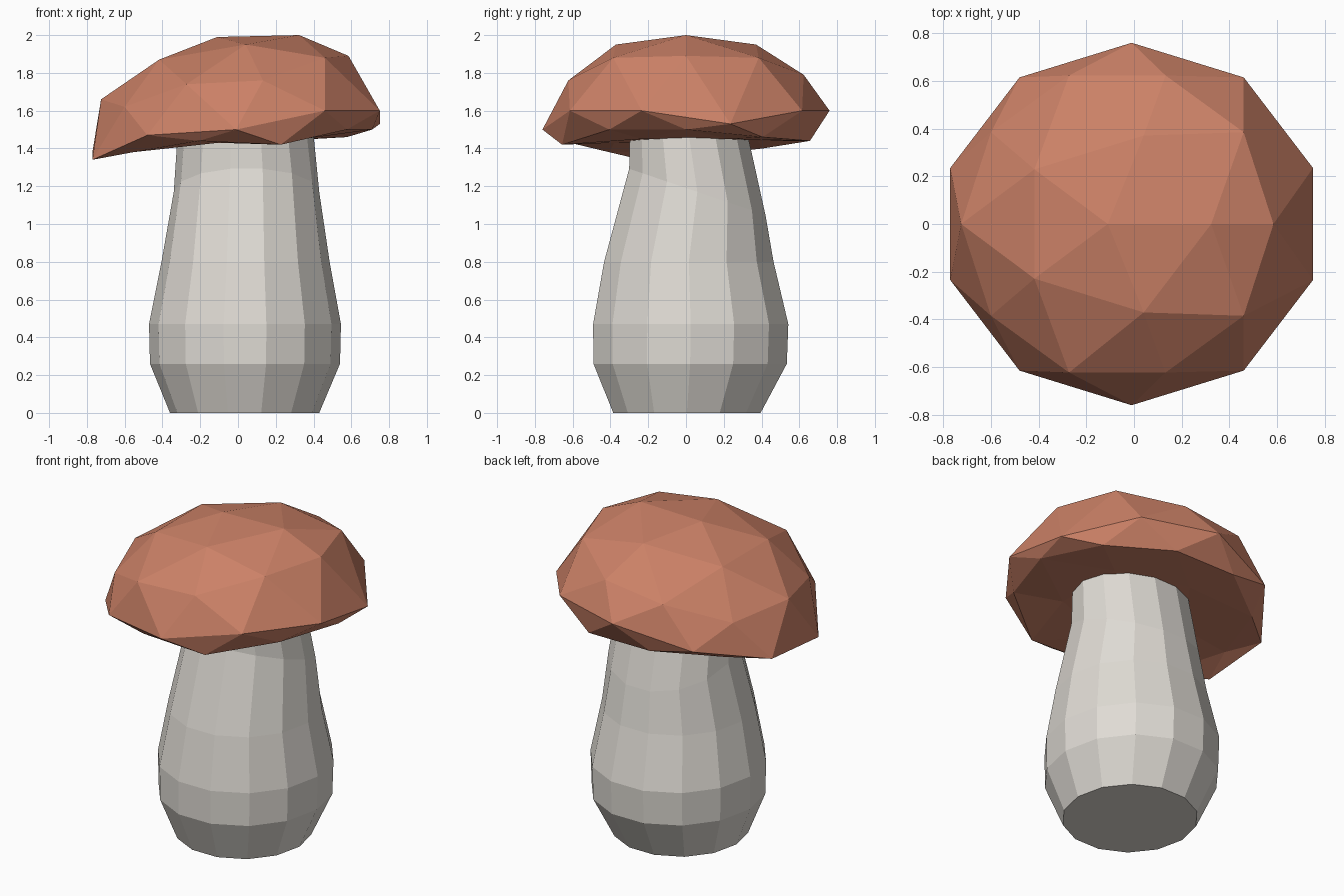
import bpy, bmesh
from math import atan2, cos, sin, degrees, tau

if "Cube" in bpy.data.objects:
    bpy.data.objects.remove(bpy.data.objects["Cube"])


def finish(name, bm, color):
    bmesh.ops.recalc_face_normals(bm, faces=bm.faces)
    mesh = bpy.data.meshes.new(name)
    bm.to_mesh(mesh)
    bm.free()
    mat = bpy.data.materials.new(name + "_color")
    mat.diffuse_color = color
    mat.use_nodes = True
    mat.node_tree.nodes["Principled BSDF"].inputs["Base Color"].default_value = mat.diffuse_color
    mesh.materials.append(mat)
    obj = bpy.data.objects.new(name, mesh)
    bpy.context.collection.objects.link(obj)
    return obj


# Stem: 14-sided bulbous loft; rings are (centre x, centre y, rx, ry, z, tilt along y)
SIDES = 14
rings = [
    (0.035, 0.005, 0.395, 0.40, 0.00, 0.0),
    (0.037, 0.022, 0.503, 0.525, 0.26, 0.0),
    (0.037, 0.025, 0.508, 0.53, 0.47, 0.0),
    (0.040, 0.015, 0.445, 0.46, 0.80, 0.0),
    (0.045, 0.060, 0.385, 0.37, 1.17, -0.34),
    (0.040, 0.015, 0.360, 0.32, 1.47, 0.0),
]
bm = bmesh.new()
loops = []
for cx, cy, rx, ry, z, tilt in rings:
    loop = []
    for i in range(SIDES):
        a = tau * (i + 0.5) / SIDES - tau / 4
        y = ry * sin(a)
        loop.append(bm.verts.new((cx + rx * cos(a), cy + y, z + tilt * y)))
    loops.append(loop)
for low, high in zip(loops, loops[1:]):
    for i in range(SIDES):
        j = (i + 1) % SIDES
        bm.faces.new((low[i], low[j], high[j], high[i]))
bm.faces.new(loops[0][::-1])
bm.faces.new(loops[-1])
finish("stem", bm, (0.74, 0.71, 0.66, 1))

# Cap: icosphere whose rings are squashed and tilted by hand
# ring: (lowest unit z, centre x, rx, ry, first angle, angle step, heights)
cap_rings = [
    (0.95, -0.11, 0, 0, 0, 360, [1.99]),
    (0.70, -0.086, 0.41, 0.39, 0, 72, [2.0, 1.95, 1.87, 1.87, 1.95]),
    (0.30, -0.07, 0.655, 0.655, 0, 36,
     [1.89, 1.88, 1.79, 1.74, 1.62, 1.66, 1.62, 1.74, 1.76, 1.88]),
    (-0.30, -0.01, 0.80, 0.76, 18, 36,
     [1.53, 1.60, 1.60, 1.49, 1.38, 1.34, 1.47, 1.50, 1.60, 1.60]),
    (-0.70, 0.01, 0.70, 0.69, 0, 36,
     [1.50, 1.46, 1.44, 1.44, 1.40, 1.39, 1.38, 1.44, 1.42, 1.50]),
    (-0.95, 0.02, 0.40, 0.40, 36, 72, [1.45, 1.44, 1.43, 1.43, 1.45]),
    (-2.00, 0.02, 0, 0, 0, 360, [1.44]),
]
bm = bmesh.new()
bmesh.ops.create_icosphere(bm, subdivisions=2, radius=1)
for v in bm.verts:
    _, cx, rx, ry, first, step, heights = next(r for r in cap_rings if v.co.z > r[0])
    a = atan2(v.co.y, v.co.x)
    k = round((degrees(a) - first) / step) % len(heights)
    v.co = (cx + rx * cos(a), ry * sin(a), heights[k])
finish("cap", bm, (0.60, 0.22, 0.135, 1))
